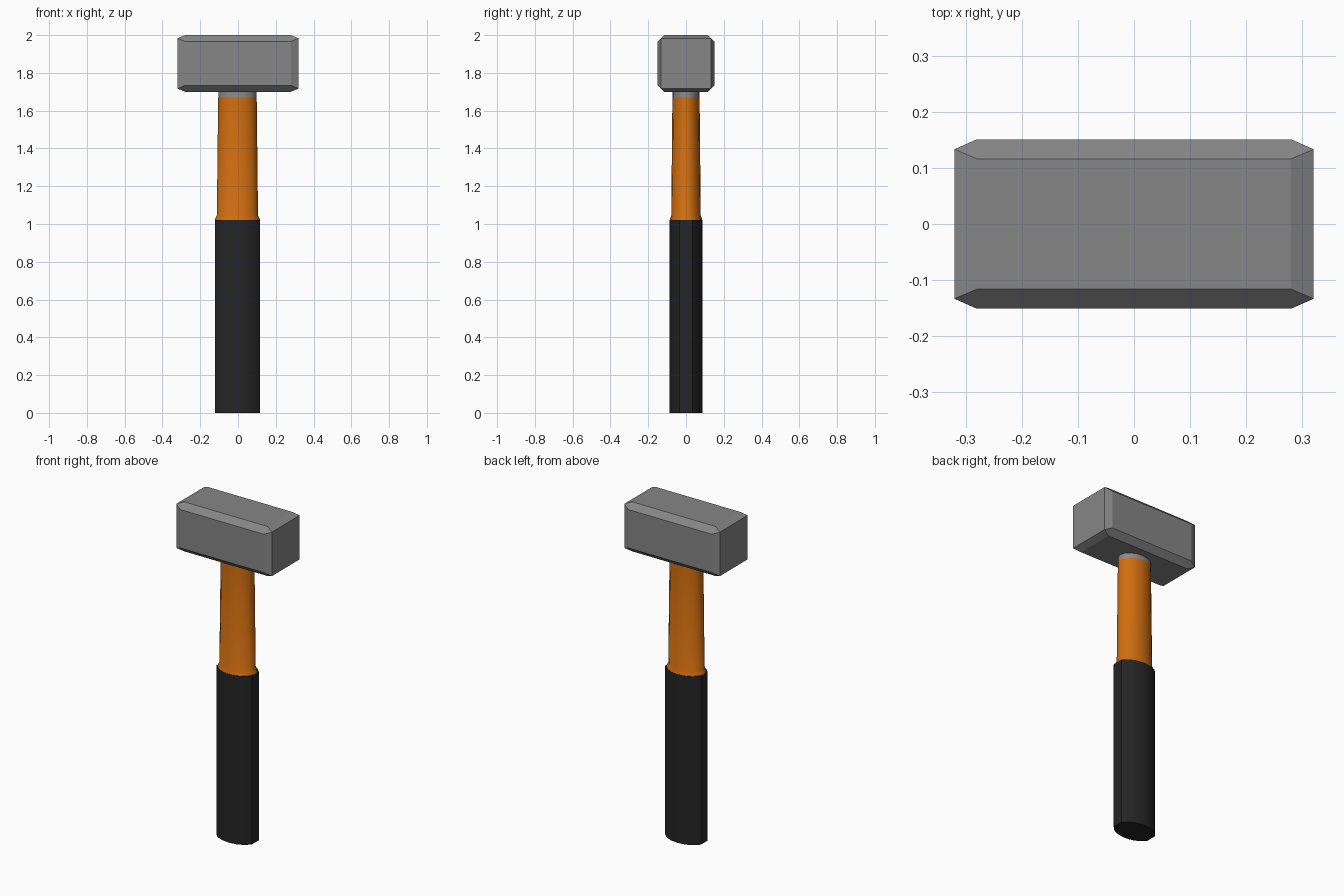
import bpy, bmesh
from math import sin, cos, radians

if "Cube" in bpy.data.objects:
    bpy.data.objects.remove(bpy.data.objects["Cube"])


def finish(name, bm, color, smooth=None):
    bmesh.ops.recalc_face_normals(bm, faces=bm.faces)
    me = bpy.data.meshes.new(name)
    bm.to_mesh(me)
    bm.free()
    ob = bpy.data.objects.new(name, me)
    bpy.context.collection.objects.link(ob)
    mat = bpy.data.materials.new(name + "_colour")
    mat.diffuse_color = (*color, 1)
    mat.use_nodes = True
    mat.node_tree.nodes["Principled BSDF"].inputs["Base Color"].default_value = mat.diffuse_color
    me.materials.append(mat)
    if smooth:
        bpy.ops.object.select_all(action='DESELECT')
        bpy.context.view_layer.objects.active = ob
        ob.select_set(True)
        bpy.ops.object.shade_smooth_by_angle(angle=radians(smooth))
    return ob


def oval_loft(name, sections, color, flat_ends=False, cx=-0.003):
    """Stack oval rings (z, rx, ry); flat_ends cuts the tips at +x and -x."""
    bm = bmesh.new()
    angles = [radians(22.5 * k) for k in range(16) if not (flat_ends and k % 8 == 0)]
    rings = [[bm.verts.new((cx + rx * cos(a), ry * sin(a), z)) for a in angles]
             for z, rx, ry in sections]
    n = len(angles)
    for lo, hi in zip(rings, rings[1:]):
        for i in range(n):
            j = (i + 1) % n
            bm.faces.new((lo[i], lo[j], hi[j], hi[i]))
    bm.faces.new(rings[0])
    bm.faces.new(rings[-1])
    return finish(name, bm, color, smooth=34)


# Head: octagonal block closing to a square striking face at each end
bm = bmesh.new()
mid = 1.85
for s in (-1, 1):
    for sy in (-1, 1):
        for sz in (-1, 1):
            for x, y, z in ((0.28, 0.151, 0.116), (0.28, 0.116, 0.15),
                            (0.32, 0.1332, 0.1332)):
                bm.verts.new((s * x, sy * y, mid + sz * z))
bmesh.ops.convex_hull(bm, input=bm.verts)
bmesh.ops.dissolve_limit(bm, angle_limit=radians(3), verts=bm.verts, edges=bm.edges)
finish("hammer_head", bm, (0.24, 0.24, 0.24))

# Grey collar under the head
oval_loft("collar", [(1.67, 0.101, 0.071), (1.71, 0.101, 0.071)], (0.26, 0.26, 0.26))

# Orange shaft with a small flare where it meets the grip
oval_loft("shaft", [(1.02, 0.120, 0.086), (1.03, 0.117, 0.084),
                    (1.045, 0.109, 0.078), (1.67, 0.102, 0.072)],
          (0.64, 0.156, 0.005))

# Black grip, flattened at both narrow sides
oval_loft("grip", [(0.0, 0.129, 0.087), (1.02, 0.129, 0.087)],
          (0.018, 0.018, 0.019), flat_ends=True)
